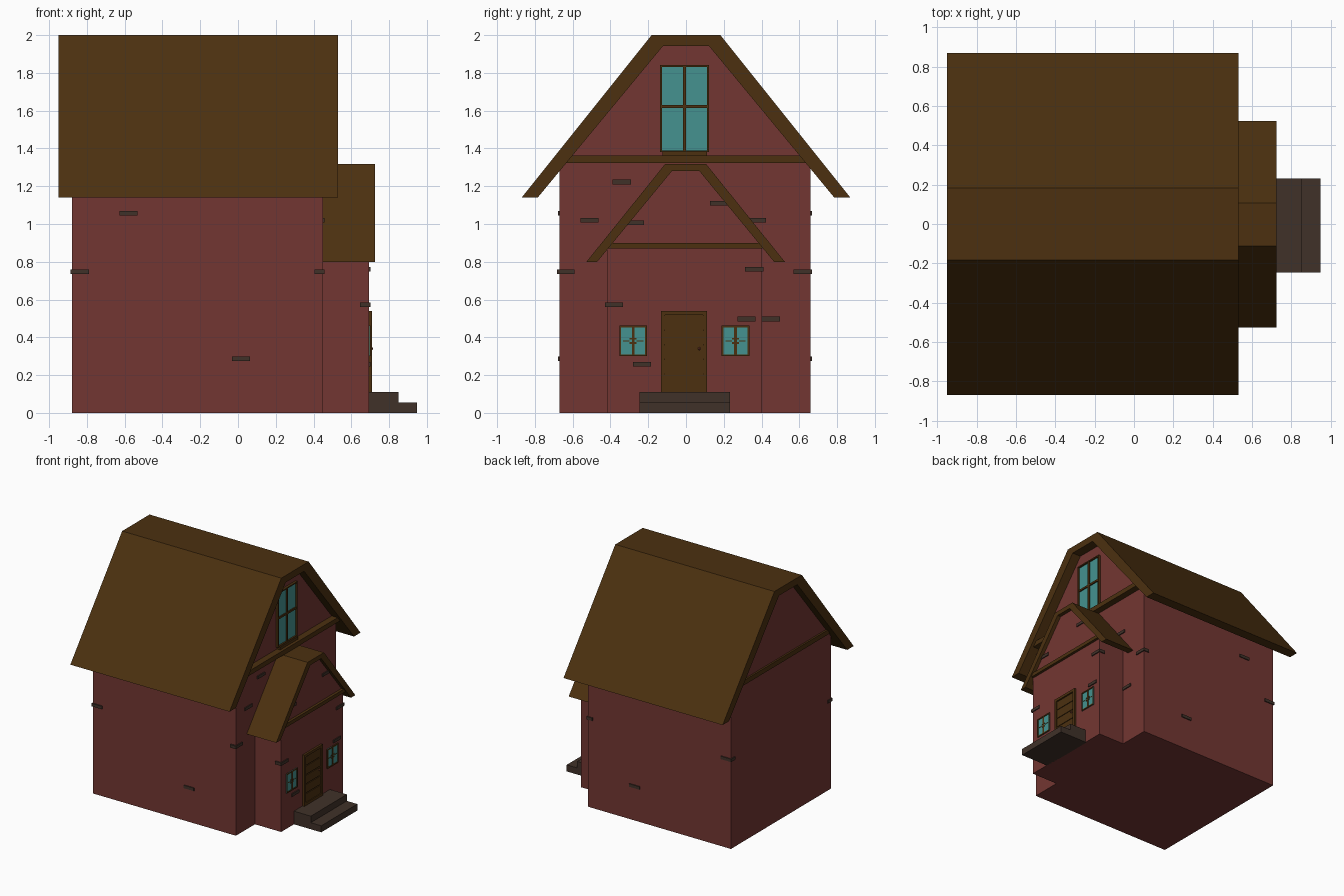
import bpy, bmesh

if "Cube" in bpy.data.objects:
    bpy.data.objects.remove(bpy.data.objects["Cube"])


def material(name, rgb):
    m = bpy.data.materials.new(name)
    m.diffuse_color = (*rgb, 1)
    m.use_nodes = True
    m.node_tree.nodes["Principled BSDF"].inputs["Base Color"].default_value = m.diffuse_color
    return m


RED = material("brick red", (0.171, 0.037, 0.032))
BROWN = material("timber brown", (0.072, 0.030, 0.005))
TEAL = material("glass teal", (0.058, 0.290, 0.280))
GREY = material("stone grey brown", (0.051, 0.031, 0.022))
KNOB = material("knob copper", (0.20, 0.05, 0.03))


def finish(name, bm, mat):
    bmesh.ops.recalc_face_normals(bm, faces=bm.faces)
    me = bpy.data.meshes.new(name)
    bm.to_mesh(me)
    bm.free()
    me.materials.append(mat)
    ob = bpy.data.objects.new(name, me)
    bpy.context.collection.objects.link(ob)
    return ob


def add_box(bm, x0, x1, y0, y1, z0, z1):
    vs = bmesh.ops.create_cube(bm, size=1)["verts"]
    for v in vs:
        v.co = (x1 if v.co.x > 0 else x0,
                y1 if v.co.y > 0 else y0,
                z1 if v.co.z > 0 else z0)


def boxes(name, mat, *dims):
    bm = bmesh.new()
    for d in dims:
        add_box(bm, *d)
    return finish(name, bm, mat)


def extrude_profile(name, mat, half, x0, x1, cy=0.0):
    """Mirror a half profile (y, z) about y = cy and extrude it along x."""
    pts = [(cy + y, z) for y, z in half] + [(cy - y, z) for y, z in reversed(half)]
    bm = bmesh.new()
    face = bm.faces.new([bm.verts.new((x0, y, z)) for y, z in pts])
    ext = bmesh.ops.extrude_face_region(bm, geom=[face])["geom"]
    bmesh.ops.translate(bm, vec=(x1 - x0, 0, 0),
                        verts=[g for g in ext if isinstance(g, bmesh.types.BMVert)])
    return finish(name, bm, mat)


def roof(name, x0, x1, outer, inner, cy=0.0):
    """Roof shell: eave -> ridge edge on the outside, back along the inside."""
    bm = bmesh.new()
    out = [(-y, z) for y, z in outer] + [(y, z) for y, z in reversed(outer)]
    inn = [(-y, z) for y, z in inner] + [(y, z) for y, z in reversed(inner)]
    rings = [[[bm.verts.new((x, cy + y, z)) for y, z in p] for p in (out, inn)]
             for x in (x0, x1)]
    (ao, ai), (bo, bi) = rings
    for i in range(3):
        bm.faces.new((ao[i], ao[i + 1], bo[i + 1], bo[i]))
        bm.faces.new((ai[i], ai[i + 1], bi[i + 1], bi[i]))
        bm.faces.new((ao[i], ao[i + 1], ai[i + 1], ai[i]))
        bm.faces.new((bo[i], bo[i + 1], bi[i + 1], bi[i]))
    for i in (0, 3):
        bm.faces.new((ao[i], ai[i], bi[i], bo[i]))
    return finish(name, bm, BROWN)


# Walls with gables
extrude_profile("house_walls", RED,
                [(0.665, 0), (0.665, 1.31), (0.13, 1.96)], -0.88, 0.45, -0.005)
extrude_profile("porch_walls", RED,
                [(0.41, 0), (0.41, 0.88), (0.08, 1.29)], 0.44, 0.693, -0.007)

# Roofs
roof("main_roof", -0.95, 0.53, [(0.87, 1.14), (0.182, 2.0)], [(0.785, 1.14), (0.122, 1.942)])
roof("porch_roof", 0.45, 0.725, [(0.525, 0.80), (0.109, 1.317)],
     [(0.468, 0.80), (0.073, 1.28)], -0.002)

# Gable beams
boxes("front_beam", BROWN, (0.44, 0.505, -0.635, 0.635, 1.322, 1.362))
boxes("back_beam", BROWN, (-0.895, -0.87, -0.635, 0.635, 1.322, 1.362))
boxes("porch_beam", BROWN, (0.68, 0.715, -0.41, 0.405, 0.87, 0.90))

# Front steps
boxes("lower_step", GREY, (0.685, 0.947, -0.247, 0.232, 0, 0.055))
boxes("upper_step", GREY, (0.685, 0.85, -0.247, 0.232, 0.055, 0.11))


def frame(x0, x1, y0, y1, z0, z1, t):
    return [(x0, x1, y0, y0 + t, z0, z1), (x0, x1, y1 - t, y1, z0, z1),
            (x0, x1, y0 + t, y1 - t, z0, z0 + t), (x0, x1, y0 + t, y1 - t, z1 - t, z1)]


# Door: frame, planks and knob
boxes("door_frame", BROWN, *frame(0.685, 0.71, -0.132, 0.112, 0.11, 0.54, 0.022))
planks = [(0.685, 0.703, -0.11, 0.09, 0.132 + i * 0.0775, 0.132 + i * 0.0775 + 0.070)
          for i in range(5)]
boxes("door_planks", BROWN, (0.685, 0.697, -0.11, 0.09, 0.13, 0.52), *planks)
bm = bmesh.new()
bmesh.ops.create_icosphere(bm, subdivisions=1, radius=0.009)
bmesh.ops.translate(bm, vec=(0.707, 0.07, 0.34), verts=bm.verts)
finish("door_knob", bm, KNOB)

# Small porch windows
for side, c in (("left", -0.28), ("right", 0.262)):
    y0, y1 = c - 0.073, c + 0.073
    boxes(side + "_window_glass", TEAL, (0.685, 0.697, y0, y1, 0.30, 0.463))
    bars = [(0.685, 0.701, c - 0.007, c + 0.007, 0.30, 0.463)]
    for s in (-1, 1):
        m = c + s * 0.036
        bars.append((0.685, 0.699, m - 0.018, m + 0.018, 0.379, 0.384))
        bars += [(0.685, 0.700, c + s * 0.013 - 0.006, c + s * 0.013 + 0.006, z, z + 0.008)
                 for z in (0.366, 0.389)]
    boxes(side + "_window_frame", BROWN,
          *frame(0.685, 0.702, y0, y1, 0.30, 0.463, 0.010), *bars)

# Large gable window
boxes("gable_window_glass", TEAL, (0.44, 0.456, -0.13, 0.115, 1.385, 1.835))
boxes("gable_window_frame", BROWN,
      *frame(0.44, 0.470, -0.137, 0.122, 1.38, 1.842, 0.010),
      (0.44, 0.466, -0.0155, 0.0005, 1.385, 1.835),
      (0.44, 0.466, -0.13, 0.115, 1.613, 1.629),
      (0.44, 0.480, -0.125, 0.110, 1.362, 1.385))

# Loose stones set in the walls
H, P = 0.0125, 0.008
stones = []
for y, z in ((-0.34, 1.222), (-0.51, 1.02), (0.375, 1.02), (0.45, 0.497)):
    stones.append((0.44, 0.45 + P, y - 0.048, y + 0.048, z - H, z + H))
for y, z in ((-0.27, 1.007), (0.175, 1.11), (0.32, 0.497), (-0.233, 0.257)):
    stones.append((0.68, 0.693 + P, y - 0.048, y + 0.048, z - H, z + H))
for ya, yb in ((-0.678, -0.65), (0.64, 0.668)):
    stones += [(x - 0.048, x + 0.048, ya, yb, z - H, z + H)
               for x, z in ((-0.58, 1.057), (0.015, 0.287))]
# Corner stones
for ya, yb in ((-0.683, -0.59), (0.57, 0.668)):
    stones.append((0.405, 0.45 + P, ya, yb, 0.747 - H, 0.747 + H))
for ya, yb in ((-0.68, -0.62), (0.61, 0.668)):
    stones.append((-0.887, -0.79, ya, yb, 0.747 - H, 0.747 + H))
stones.append((0.645, 0.693 + P, -0.428, -0.333, 0.573 - H, 0.573 + H))
stones.append((0.645, 0.693 + P, 0.312, 0.411, 0.76 - H, 0.76 + H))
boxes("wall_stones", GREY, *stones)
